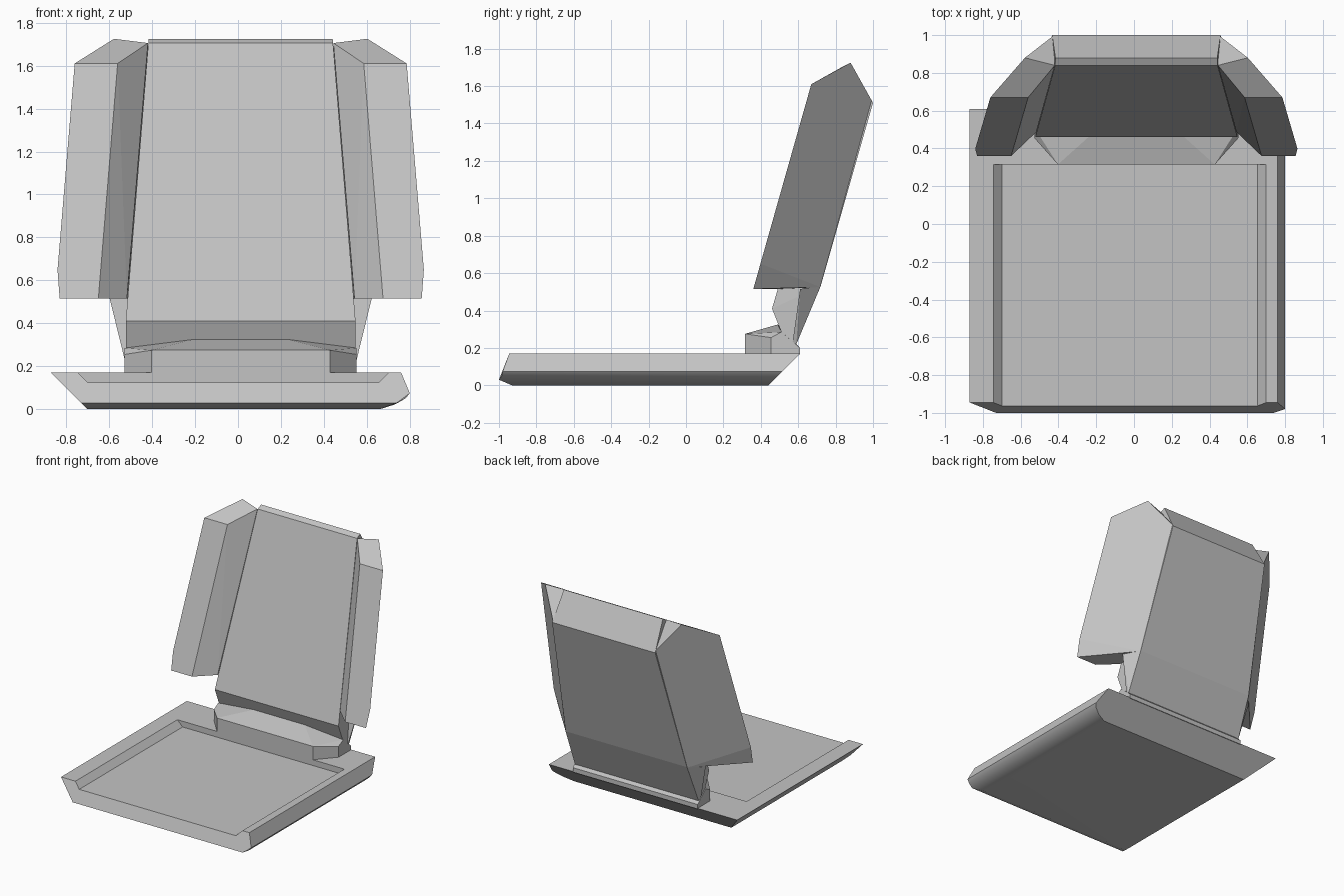
import bpy
import bmesh

if "Cube" in bpy.data.objects:
    bpy.data.objects.remove(bpy.data.objects["Cube"])

grey = bpy.data.materials.new("plain_grey")
grey.use_nodes = True
GREY = (0.55, 0.55, 0.55, 1)
grey.diffuse_color = GREY
grey.node_tree.nodes["Principled BSDF"].inputs["Base Color"].default_value = GREY

MID = 0.0125  # centre line of the backrest and hinge


def solid(name, points):
    """Convex faceted block around the given corner points."""
    bm = bmesh.new()
    for p in points:
        bm.verts.new(p)
    out = bmesh.ops.convex_hull(bm, input=bm.verts)
    spare = [g for g in out["geom_interior"] if isinstance(g, bmesh.types.BMVert)]
    bmesh.ops.delete(bm, geom=spare, context="VERTS")
    bmesh.ops.dissolve_limit(bm, angle_limit=0.035, verts=bm.verts, edges=bm.edges)
    bmesh.ops.recalc_face_normals(bm, faces=bm.faces)
    mesh = bpy.data.meshes.new(name)
    bm.to_mesh(mesh)
    bm.free()
    mesh.materials.append(grey)
    obj = bpy.data.objects.new(name, mesh)
    bpy.context.collection.objects.link(obj)
    return obj


def side(points, s):
    return [(MID + s * x, y, z) for x, y, z in points]


def both(points):
    return side(points, 1) + side(points, -1)


# Seat base: undercut on one side and at the back, rounded lower edge on the other
base = solid("seat_base", [
    (-0.87, -0.945, 0.17), (0.76, -0.945, 0.17), (0.76, 0.61, 0.17), (-0.87, 0.61, 0.17),
    (-0.73, -1.0, 0.03), (0.74, -1.0, 0.03), (0.80, -0.98, 0.075), (0.80, 0.515, 0.075),
    (0.78, -0.985, 0.05), (0.78, 0.49, 0.05), (0.73, 0.462, 0.022),
    (-0.70, -0.93, 0), (0.66, -0.93, 0), (0.66, 0.44, 0), (-0.70, 0.44, 0),
])

# Shallow tray in the top, open at the front
tray = [(-0.795, 0.22), (-0.70, 0.125), (0.655, 0.125), (0.75, 0.22)]
cutter = solid("tray_cutter", [(x, y, z) for x, z in tray for y in (-1.2, 0.315)])
cutter.hide_render = True
cut = base.modifiers.new("tray", "BOOLEAN")
cut.object = cutter
cut.solver = "EXACT"
bpy.context.view_layer.objects.active = base
base.select_set(True)
bpy.ops.object.modifier_apply(modifier=cut.name)
bpy.data.objects.remove(cutter)
bpy.ops.object.shade_smooth_by_angle(angle=0.45)
base.modifiers.new("even_normals", "WEIGHTED_NORMAL").keep_sharp = True

# Hinge block with a raised middle and angled front corners
solid("hinge_block", both([
    (0.415, 0.315, 0.165), (0.415, 0.315, 0.275), (0.22, 0.49, 0.325),
    (0.54, 0.455, 0.165), (0.54, 0.455, 0.255), (0.54, 0.51, 0.285),
    (0.54, 0.565, 0.23), (0.54, 0.61, 0.20), (0.54, 0.61, 0.165),
]))

# Backrest panel: side profile spread to a width that grows downwards
profile = [(0.84, 1.705), (0.88, 1.725), (1.0, 1.51), (0.72, 0.53),
           (0.59, 0.22), (0.565, 0.23), (0.51, 0.285), (0.46, 0.41)]
solid("back_panel", both([
    (min(0.535, 0.43 + 0.081 * (1.705 - z)), y, z) for y, z in profile
]))

# Side wings and the lower flares joining them to the hinge
wing = [(0.773, 0.67, 1.61), (0.573, 0.67, 1.61), (0.432, 0.84, 1.705),
        (0.59, 0.88, 1.725), (0.435, 1.0, 1.51), (0.853, 0.398, 0.65),
        (0.843, 0.36, 0.515), (0.663, 0.36, 0.515), (0.53, 0.487, 0.515),
        (0.525, 0.718, 0.525)]
flare = [(0.61, 0.61, 0.515), (0.525, 0.72, 0.53), (0.545, 0.62, 0.35),
         (0.54, 0.57, 0.23), (0.535, 0.59, 0.22), (0.45, 0.61, 0.515), (0.45, 0.585, 0.25)]
for label, s in (("left", 1), ("right", -1)):
    solid(label + "_wing", side(wing, s))
    solid(label + "_flare", side(flare, s))
